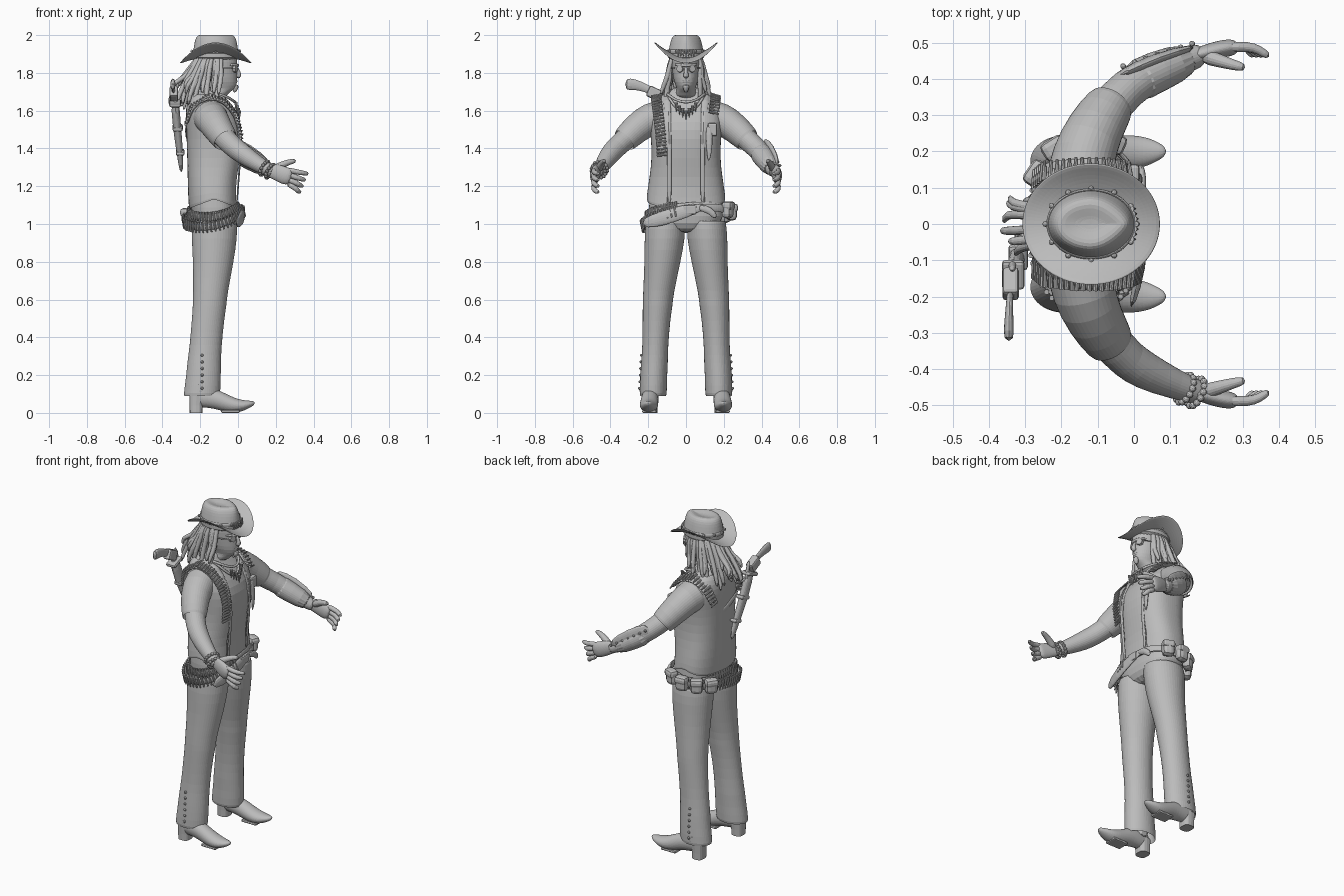
import bpy, bmesh, random
from math import sin, cos, pi, radians
from mathutils import Vector, Matrix

random.seed(4)
cube = bpy.data.objects.get("Cube")
if cube:
    bpy.data.objects.remove(cube)

grey = bpy.data.materials.new("plain_grey")
grey.use_nodes = True
TONE = (0.5, 0.5, 0.5, 1)
grey.diffuse_color = TONE
grey.node_tree.nodes["Principled BSDF"].inputs["Base Color"].default_value = TONE
made = []


def finish(name, bm, subdiv=0, thick=0, bevel=0):
    bmesh.ops.recalc_face_normals(bm, faces=bm.faces[:])
    mesh = bpy.data.meshes.new(name)
    bm.to_mesh(mesh)
    bm.free()
    mesh.materials.append(grey)
    ob = bpy.data.objects.new(name, mesh)
    bpy.context.collection.objects.link(ob)
    if thick:
        ob.modifiers.new("thickness", 'SOLIDIFY').thickness = thick
    if bevel:
        mod = ob.modifiers.new("bevel", 'BEVEL')
        mod.width, mod.segments = bevel, 2
    if subdiv:
        mod = ob.modifiers.new("smooth", 'SUBSURF')
        mod.levels = mod.render_levels = subdiv
    made.append(ob)
    return ob


def skin(rings, caps=True, closed=False):
    """Bridge a list of point rings into a surface."""
    bm = bmesh.new()
    vs = [[bm.verts.new(p) for p in ring] for ring in rings]
    pairs = list(zip(vs, vs[1:])) + ([(vs[-1], vs[0])] if closed else [])
    for a, b in pairs:
        for i in range(len(a)):
            j = (i + 1) % len(a)
            bm.faces.new((a[i], a[j], b[j], b[i]))
    if caps and not closed:
        bm.faces.new(vs[0])
        bm.faces.new(vs[-1])
    return bm


def oval(n, power=2.0):
    e = 2 / power
    for i in range(n):
        c, s = cos(2 * pi * i / n), sin(2 * pi * i / n)
        yield abs(c) ** e * (1 if c > 0 else -1), abs(s) ** e * (1 if s > 0 else -1)


def stack(sections, n=20, power=2.0, side=1, grow=0):
    """Horizontal rings from (z, x centre, x radius, y centre, y radius)."""
    return [[(xc + (rx + grow) * c, side * (yc + (ry + grow) * s), z) for c, s in oval(n, power)]
            for z, xc, rx, yc, ry in sections]


def tube(name, pts, radii, flat=1, n=10, up=(0, 0, 1), side=1, subdiv=1, caps=True, closed=False, thick=0):
    """Sweep an oval along a path; flat squashes it across the up direction."""
    pts = [Vector((p[0], p[1] * side, p[2])) for p in pts]
    if not isinstance(radii, (list, tuple)):
        radii = [radii] * len(pts)
    u, rings, last = Vector(up), [], len(pts) - 1
    for i, p in enumerate(pts):
        a = pts[i - 1] if i or closed else p
        b = pts[(i + 1) % len(pts)] if i < last or closed else p
        t = (b - a).normalized()
        u = (u - t * u.dot(t)).normalized()
        v = t.cross(u)
        rings.append([p + u * c * radii[i] + v * s * radii[i] * flat for c, s in oval(n)])
    return finish(name, skin(rings, caps, closed), subdiv, thick)


def studs(name, items):
    """Many small cones or beads: (place, axis, radius, tip radius, length)."""
    bm = bmesh.new()
    for p, axis, r, tip, length in items:
        if length:
            m = Matrix.Translation(p) @ Vector(axis).to_track_quat('Z', 'Y').to_matrix().to_4x4()
            bmesh.ops.create_cone(bm, cap_ends=True, segments=8, radius1=r, radius2=tip, depth=length, matrix=m)
        else:
            bmesh.ops.create_icosphere(bm, subdivisions=2, radius=r, matrix=Matrix.Translation(p))
    return finish(name, bm)


def box(name, place, size, turn=0, axis='Z', bevel=0.01):
    bm = bmesh.new()
    m = Matrix.Translation(place) @ Matrix.Rotation(turn, 4, axis) @ Matrix.Diagonal((*size, 1))
    bmesh.ops.create_cube(bm, size=1, matrix=m)
    return finish(name, bm, bevel=bevel)


def along(pts, count):
    """Even samples (place, tangent) on a polyline."""
    pts = [Vector(p) for p in pts]
    total = sum((b - a).length for a, b in zip(pts, pts[1:]))
    out = []
    for k in range(count):
        d = total * (k + 0.5) / count
        for a, b in zip(pts, pts[1:]):
            if d <= (b - a).length:
                out.append((a + (b - a).normalized() * d, (b - a).normalized()))
                break
            d -= (b - a).length
    return out


def cartridges(name, pts, count, centre, length=0.05):
    items = []
    for p, t in along(pts, count):
        out = (p - Vector(centre)).normalized()
        items.append((p + out * 0.008, t.cross(out), 0.0075, 0.004, length))
    studs(name, items)


# Torso, with an open vest over it
torso = [(.95, -.125, .08, 0, .07), (1.0, -.125, .118, 0, .2), (1.08, -.128, .12, 0, .198),
         (1.2, -.135, .118, 0, .188), (1.3, -.127, .127, 0, .172), (1.4, -.12, .138, 0, .168),
         (1.5, -.12, .14, 0, .178), (1.58, -.138, .126, 0, .188), (1.64, -.16, .1, 0, .16),
         (1.69, -.17, .07, 0, .11), (1.73, -.15, .055, 0, .06)]
finish("torso", skin(stack(torso, 32, 2.5)), 1)
vest = skin(stack(torso[2:-1], 48, 2.5, grow=0.013), caps=False)
front = [f for f in vest.faces if f.calc_center_median().x > -.1
         and abs(f.calc_center_median().y) < .085]
bmesh.ops.delete(vest, geom=front, context='FACES')
for v in vest.verts:
    if v.co.z < 1.1:
        v.co.z += .05 * (1 - abs(v.co.x + .125) / .13)
finish("vest", vest, 1, thick=0.008)

# Trousers, boots and trims
leg = [(.085, -.192, .099, .174, .074), (.2, -.182, .092, .171, .071), (.26, -.18, .09, .167, .072),
       (.35, -.172, .085, .163, .068), (.5, -.158, .086, .156, .074), (.57, -.15, .09, .15, .08),
       (.63, -.147, .091, .147, .081), (.8, -.13, .108, .124, .096), (.93, -.125, .122, .112, .109),
       (1.02, -.125, .122, .108, .104)]
boot = [(-.255, .19, .028, .085, .05), (-.22, .19, .042, .085, .055), (-.13, .19, .046, .08, .055),
        (-.06, .195, .049, .05, .05), (0, .197, .05, .036, .036), (.05, .2, .036, .042, .023),
        (.09, .2, .012, .053, .01)]
heel = [(0, -.222, .034, .19, .038), (.04, -.222, .035, .19, .039), (.09, -.22, .038, .19, .042)]
for s, tag in ((-1, "right_"), (1, "left_")):
    finish(tag + "trouser_leg", skin(stack(leg, 24, side=s), caps=False), 1, thick=0.01)
    rings = [[(x, s * (yc + ry * c), zc + rz * w) for c, w in oval(16)] for x, yc, ry, zc, rz in boot]
    finish(tag + "boot", skin(rings), 2)
    tube(tag + "boot_shaft", [(-.19, .185, .06), (-.19, .18, .2)], [.055, .06], side=s, up=(1, 0, 0))
    finish(tag + "boot_heel", skin(stack(heel, 16, 3, side=s)))
    box(tag + "boot_sole", (-.04, s * .195, .008), (.1, .075, .016), bevel=.007)
    tube(tag + "hem_trim", [(-.2, .24, .09), (-.19, .237, .2), (-.18, .231, .3)], [.022, .014, .008],
         flat=.4, side=s, up=(1, 0, 0))
    studs(tag + "trim_buttons", [((-.19, s * (.246 - .002 * k), .13 + .035 * k), (0, 1, 0), .008, 0, 0)
                                 for k in range(6)])

# Arms, sleeves and hands
elbow, forearm, wrist = (-.04, .355, 1.42), (.06, .42, 1.345), (.16, .46, 1.285)
for s, tag in ((-1, "right_"), (1, "left_")):
    tube(tag + "sleeve", [(-.15, .11, 1.565), (-.14, .19, 1.56), (-.108, .265, 1.505), (-.064, .33, 1.44)],
         [.095, .089, .08, .069], n=20, side=s, caps=False, thick=.008)
    tube(tag + "arm", [(-.13, .24, 1.52), elbow, (.005, .39, 1.385), forearm, wrist, (.19, .468, 1.275)],
         [.066, .056, .056, .05, .035, .034], n=16, side=s)
    tube(tag + "palm", [(.15, .46, 1.29), (.195, .472, 1.278), (.25, .485, 1.255), (.285, .487, 1.245)],
         [.034, .044, .051, .043], flat=.52, side=s, subdiv=2)
    for k, finger in enumerate(("index", "middle", "ring", "little")):
        tube(tag + finger + "_finger",
             [(.255, .487, 1.288 - .024 * k), (.315, .49, 1.275 - .03 * k),
              (.345 - .01 * k, .48, 1.27 - .032 * k), (.374 - .014 * k, .46, 1.265 - .033 * k)],
             [.017, .015, .014, .011], n=8, side=s)
    tube(tag + "thumb", [(.185, .465, 1.285), (.235, .45, 1.315), (.275, .438, 1.33), (.308, .43, 1.335)],
         [.026, .02, .016, .012], n=8, side=s)
tube("left_bracer", [(-.02, .378, 1.397), forearm, (.17, .462, 1.28)], [.064, .059, .048], n=16, thick=.008)
tube("bracer_plate", [(-.05, .405, 1.43), (.05, .453, 1.38), (.17, .488, 1.3)], [.045, .05, .034], flat=.35)
studs("bracer_rivets", [(Vector((-.03, .435, 1.425)).lerp(Vector((.16, .497, 1.31)), k / 6), (0, 1, 0), .008, 0, 0)
                        for k in range(7)])
axis = Vector((.1, -.045, -.06)).normalized()
side_a = axis.cross((0, 0, 1)).normalized()
side_b = axis.cross(side_a)
for row, name in enumerate(("upper_bracelet", "lower_bracelet")):
    mid = Vector((.14 + .03 * row, -.454 - .01 * row, 1.295 - .015 * row))
    studs(name, [(mid + (side_a * cos(k * pi / 7) + side_b * sin(k * pi / 7)) * .04, axis, .01, 0, 0)
                 for k in range(14)])

# Head and face
head = [(1.66, -.13, .06, 0, .057), (1.7, -.115, .07, 0, .055), (1.715, -.095, .082, 0, .045),
        (1.75, -.1, .098, 0, .064), (1.8, -.11, .104, 0, .072), (1.86, -.115, .112, 0, .079),
        (1.91, -.115, .11, 0, .076), (1.94, -.115, .07, 0, .05)]
finish("head", skin(stack(head, 24)), 1)
tube("nose", [(-.012, 0, 1.835), (.004, 0, 1.805), (.006, 0, 1.785), (-.007, 0, 1.775)],
     [.008, .011, .016, .012], up=(0, 1, 0))
tube("mouth", [(-.02, -.025, 1.753), (-.004, 0, 1.757), (-.02, .025, 1.753)], .008)
tube("goatee", [(-.012, 0, 1.74), (-.014, 0, 1.72), (-.02, 0, 1.695)], [.018, .018, .007], up=(0, 1, 0))
tube("brow", [(-.045, -.06, 1.843), (-.005, -.025, 1.842), (-.002, 0, 1.838), (-.005, .025, 1.842),
              (-.045, .06, 1.843)], .009)
for s, tag in ((-1, "right_"), (1, "left_")):
    studs(tag + "eye_lens", [((-.014, s * .032, 1.822), (1, s * .45, 0), .022, .018, .014)])
    tube(tag + "glasses_arm", [(-.02, .055, 1.826), (-.06, .076, 1.826), (-.12, .083, 1.826)], .004, side=s, n=6)
    tube(tag + "ear", [(-.11, .077, 1.835), (-.115, .084, 1.81), (-.108, .077, 1.785)], .014, side=s)

# Dreadlocks
for k in range(52):
    a = radians(62 + 236 * (k + .5) / 52) + random.uniform(-.1, .1)
    c, w, f = cos(a), sin(a), random.uniform(.7, 1.08)
    low = random.uniform(1.62, 1.74) - .04 * abs(w)
    reach = .205 * f if c < 0 else .12
    pts = [(-.12 + .085 * c, .07 * w, 1.9), (-.13 + .115 * c, .092 * w, 1.84),
           (-.13 + (.12 + reach) / 2 * c, .105 * w * f, 1.77), (-.14 + reach * c, .125 * w * f, low + .05),
           (-.145 + reach * c, .12 * w * f + random.uniform(-.025, .025), low)]
    tube("dreadlock", pts, [.011, .014, .015, .014, .008], n=7, up=(0, 1, 0))

# Hat: curled brim, pinched crown and beaded band
brim = []
for t in (.5, .62, .75, .88, 1):
    brim.append([(-.118 + .192 * t * c, .166 * t * s, 1.892 - .037 * t * t + .11 * t * t * s * s)
                 for c, s in oval(48)])
finish("hat_brim", skin(brim, caps=False), 1, thick=.007)
crown = []
for z, rx, ry, point in ((1.86, .126, .1, 0), (1.9, .122, .096, 0), (1.94, .116, .088, .1), (1.975, .11, .08, .25),
                         (1.995, .1, .07, .4), (2.003, .085, .055, .6), (1.996, .06, .032, .7), (1.99, .03, .012, .7)):
    crown.append([(-.118 + rx * c, ry * s * (1 - point * max(c, 0) ** 2), z) for c, s in oval(32)])
finish("hat_crown", skin(crown), 1)
tube("hat_band", [(-.118 + .12 * c, .094 * s, 1.912) for c, s in oval(32)], .012, flat=.4, n=8, closed=True)
studs("hat_beads", [((-.118 + .126 * c, .1 * s, 1.915), (0, 0, 1), .008, 0, 0) for c, s in oval(12)])
studs("hat_teeth", [((.01 - abs(k) * .004, k * .014, 1.905), (.3, 0, -1), .008, .002, .035) for k in range(-3, 4)])

# Necklaces and lapels
for drop, name in ((.1, "long_necklace"), (.045, "short_necklace")):
    path = [(-.13 + .115 * cos(a), .1 * sin(a), 1.69 - drop * max(cos(a), 0) ** 2)
            for a in [2 * pi * k / 28 for k in range(28)]]
    tube(name, path, .008, n=8, closed=True)
studs("necklace_fangs", [((.008 - abs(k) * .006, k * .017, 1.575 + abs(k) * .014), (0, 0, -1), .009, .001, .05)
                         for k in range(-3, 4)])
for s, tag in ((-1, "right_"), (1, "left_")):
    tube(tag + "lapel", [(-.2, .09, 1.69), (-.11, .105, 1.685), (-.035, .098, 1.62), (.008, .09, 1.5),
                         (.019, .088, 1.4), (.003, .088, 1.25), (-.006, .088, 1.1)], [.02] * 3 + [.012] * 4,
         flat=.4, side=s, up=(0, 1, 0))

# Cartridge straps over the shoulders
strap = [(.003, -.125, 1.36), (.012, -.132, 1.47), (-.01, -.145, 1.575), (-.075, -.155, 1.65),
         (-.16, -.155, 1.675), (-.245, -.145, 1.62), (-.272, -.12, 1.52)]
for s, tag, pts, count in ((1, "right_", strap, 36), (-1, "left_", strap[2:], 20)):
    pts = [(x, s * y, z) for x, y, z in pts]
    tube(tag + "bandolier", pts, .028, flat=.3, up=(0, 1, 0))
    cartridges(tag + "cartridges", pts, count, (-.13, -s * .1, 1.45), .055)
tube("back_strap", [(-.272, -.12, 1.53), (-.278, 0, 1.46), (-.245, .12, 1.42), (-.15, .185, 1.4)], .018, flat=.35)
tube("chest_knife", [(.007, .12, 1.53), (.018, .125, 1.42), (.014, .12, 1.33)], [.018, .02, .006], flat=.5,
     up=(0, 1, 0))
box("chest_pouch", (0, .14, 1.5), (.03, .05, .07))

# Belts, holster and pouches
for tilt, base, grow, name in ((.035, 1.025, .012, "cartridge_belt"), (.02, 1.055, -.008, "waist_belt")):
    loop = [(-.128 + (.142 + grow) * c, (.215 + grow) * s,
             base + tilt * (s + c * .9) + .02 * c * c) for c, s in oval(40, 2.3)]
    tube(name, loop, .022, flat=.3, n=8, closed=True)
    if grow:
        cartridges("belt_cartridges", loop[16:40], 34, (-.128, 0, 1.02), .06)
tube("holster", [(-.01, -.235, 1.0), (.022, -.12, 1.03), (.027, 0, 1.07), (.02, .09, 1.09)], [.03, .042, .038, .02],
     flat=.35)
tube("pistol_grip", [(.022, .06, 1.09), (.024, .13, 1.075), (.018, .16, 1.03)], [.02, .02, .016], flat=.6)
box("belt_buckle", (.028, .02, 1.075), (.016, .07, .05))
for k, deg in enumerate((66, 95, 122, 146)):
    c, s = cos(radians(deg)), sin(radians(deg))
    place = Vector((-.128 + .165 * c, .242 * s, 1.075 - .012 * k))
    box("hip_pouch", place, (.055, .07, .09), radians(deg), bevel=.022)
    box("pouch_flap", place + Vector((.005 * c, .005 * s, .022)), (.056, .074, .045), radians(deg), bevel=.016)

# Slung rifle in its back scabbard
tube("scabbard", [(-.335, -.15, 1.68), (-.325, -.1, 1.52), (-.305, -.04, 1.36), (-.3, -.01, 1.27)],
     [.038, .036, .028, .014], flat=.65, up=(0, 1, 0))
box("rifle_receiver", (-.34, -.165, 1.69), (.045, .08, .06), radians(-25), 'X')
tube("rifle_stock", [(-.34, -.17, 1.7), (-.343, -.22, 1.722), (-.345, -.27, 1.74), (-.345, -.325, 1.74)],
     [.022, .022, .03, .037], flat=.45)
tube("rifle_barrel", [(-.335, -.13, 1.73), (-.335, -.1, 1.6)], .012)
for k in range(3):
    p = Vector((-.333, -.14, 1.64)).lerp(Vector((-.306, -.045, 1.38)), k / 2)
    box("scabbard_strap", p, (.062 - .008 * k, .085 - .012 * k, .024), radians(20), 'X')

# Smooth shading with crisp edges
for ob in bpy.context.view_layer.objects:
    ob.select_set(ob in made)
bpy.context.view_layer.objects.active = made[0]
bpy.ops.object.shade_smooth_by_angle(angle=radians(40))
